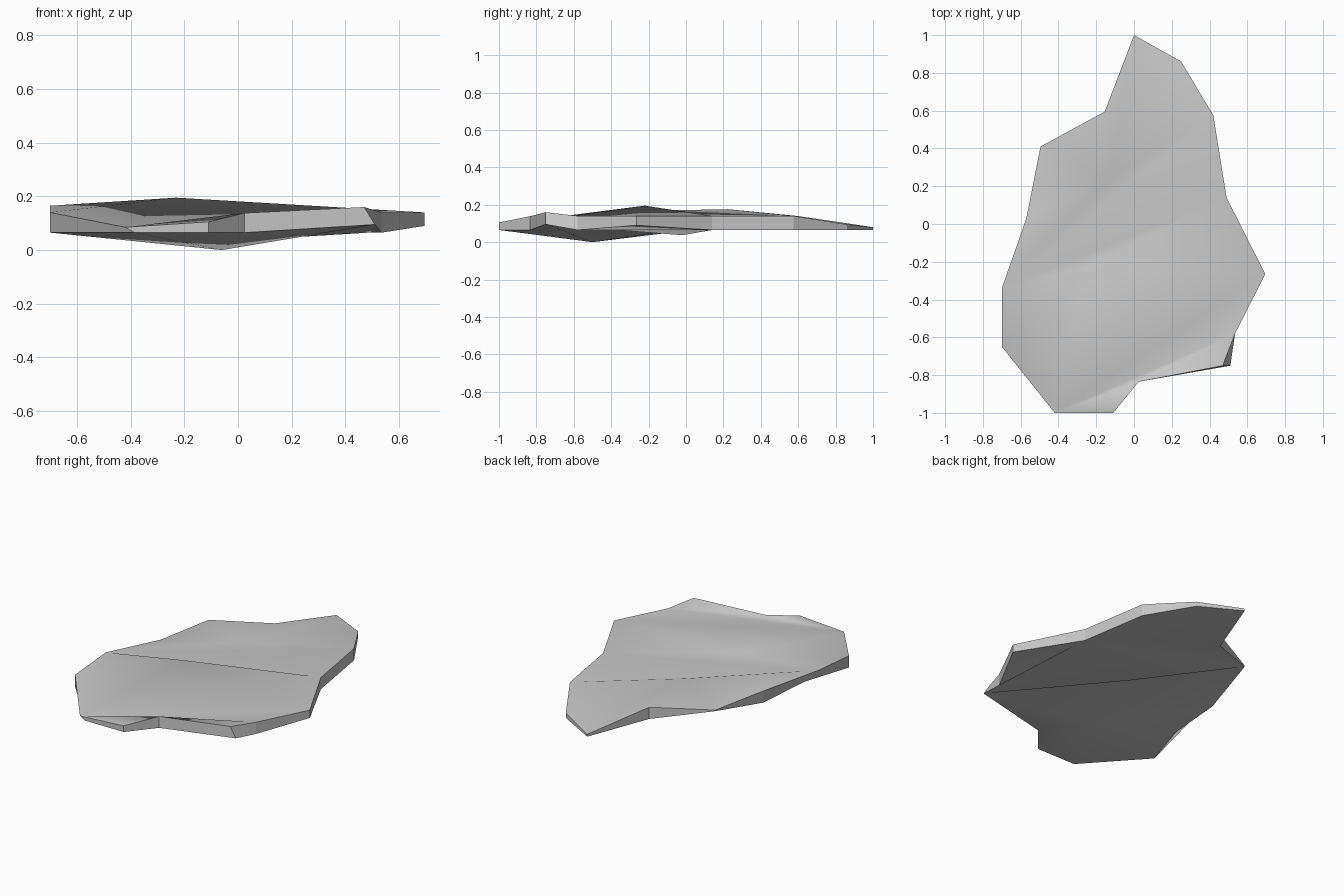
import bpy
import bmesh

cube = bpy.data.objects.get("Cube")
if cube:
    bpy.data.objects.remove(cube)

# Flat grey stone colour
grey = bpy.data.materials.new("stone_grey")
grey.use_nodes = True
colour = (0.57, 0.57, 0.57, 1)
grey.diffuse_color = colour
grey.node_tree.nodes["Principled BSDF"].inputs["Base Color"].default_value = colour

# Slab outline, clockwise from the back tip: x, y, lower z, upper z
LOW = 0.065
outline = [
    (0, 1, LOW, .08), (.25, .86, LOW, .095), (.42, .575, LOW, .14),
    (.49, .14, LOW, .14), (.695, -.265, .09, .14), (.535, -.58, LOW, .14),
    (.51, -.75, .095, .16), (.025, -.835, LOW, .138), (-.11, -1, LOW, .105),
    (-.42, -1, LOW, .085), (-.7, -.65, LOW, .14), (-.7, -.34, LOW, .165),
    (-.57, .03, LOW, .14), (-.495, .41, .135, .142), (-.155, .595, LOW, .14),
]

bm = bmesh.new()
bottom = [bm.verts.new((x, y, low)) for x, y, low, high in outline]
top = [bm.verts.new((x, y, high)) for x, y, low, high in outline]
top[6].co.x -= .04     # overhanging front corner leans inward
bottom[9].co.x += .035  # undercut front corner
bottom[11].co.x += .1  # undercut right side

# Raised points on the upper surface, sunken points on the underside
peak = bm.verts.new((-.23, -.22, .195))
ridge = bm.verts.new((-.135, .225, .176))
keel = bm.verts.new((-.06, -.5, 0))
belly = bm.verts.new((.03, -.02, .037))


def fan(centre, ring):
    """Smooth triangles from one point to each pair of neighbours in a ring."""
    for a, b in zip(ring, ring[1:]):
        bm.faces.new((centre, a, b)).smooth = True


def pick(verts, *ids):
    return [verts[i] for i in ids]


# Upper surface: two mounds with a valley between them, and the front lip
fan(peak, pick(top, 3, 11, 10, 9, 4, 3))
fan(top[11], pick(top, 3, 2))
fan(ridge, pick(top, 2, 1, 0, 14, 13, 12, 11, 2))
fan(top[9], pick(top, 4, 5, 7, 8))
fan(top[5], pick(top, 6, 7))

# Underside: two bulges divided by a valley, the flat tail and the side notch
fan(belly, pick(bottom, 6, 3, 13, 6))
fan(keel, pick(bottom, 13, 12, 11, 10, 9, 8, 7, 6, 13))
fan(bottom[14], pick(bottom, 13, 3, 2, 1, 0))
fan(bottom[5], pick(bottom, 6, 3, 4))

# Side walls stay flat
for i in range(len(outline)):
    j = (i + 1) % len(outline)
    bm.faces.new((bottom[i], bottom[j], top[j], top[i]))

bmesh.ops.recalc_face_normals(bm, faces=bm.faces)
mesh = bpy.data.meshes.new("stone_slab")
bm.to_mesh(mesh)
bm.free()
mesh.materials.append(grey)
slab = bpy.data.objects.new("stone_slab", mesh)
bpy.context.collection.objects.link(slab)
